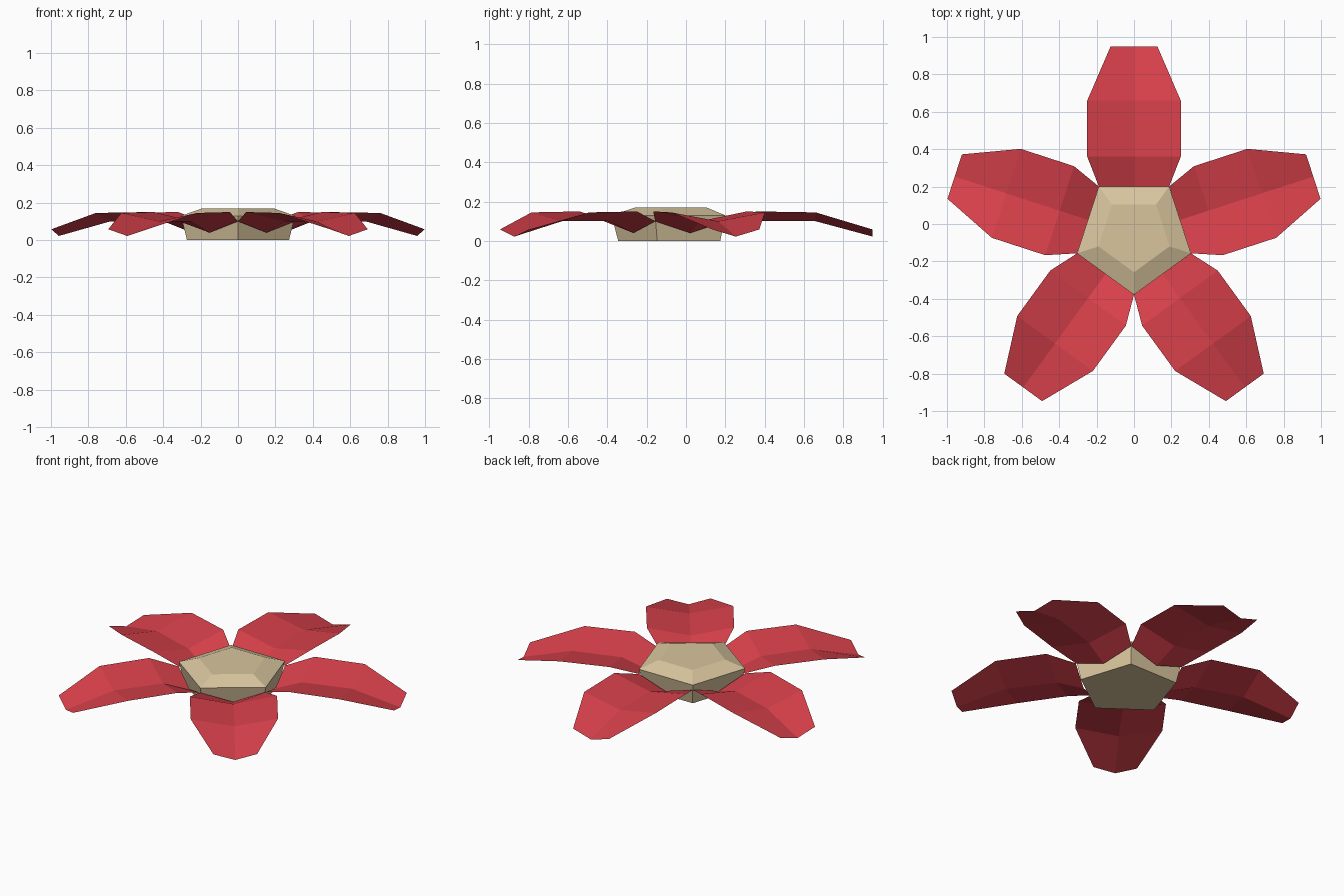
import bpy, math
from mathutils import Matrix, Vector

if "Cube" in bpy.data.objects:
    bpy.data.objects.remove(bpy.data.objects["Cube"])

CENTRE = Vector((0, -0.058, 0))


def material(name, rgb):
    m = bpy.data.materials.new(name)
    m.diffuse_color = (*rgb, 1)
    m.use_nodes = True
    m.node_tree.nodes["Principled BSDF"].inputs["Base Color"].default_value = m.diffuse_color
    return m


red = material("petal red", (0.69, 0.052, 0.07))
cream = material("heart cream", (0.69, 0.56, 0.34))


def add_mesh(name, verts, faces, mat):
    me = bpy.data.meshes.new(name)
    me.from_pydata(verts, [], faces)
    me.materials.append(mat)
    ob = bpy.data.objects.new(name, me)
    ob.location = CENTRE
    bpy.context.collection.objects.link(ob)
    return ob


# Flower heart: stacked five-sided rings (radius, height), one corner towards the front
rings = [(0.287, 0.0), (0.32, 0.13), (0.2, 0.17)]
verts = []
for r, z in rings:
    for i in range(5):
        a = math.radians(-90 + 72 * i)
        verts.append((r * math.cos(a), r * math.sin(a), z))
faces = [(4, 3, 2, 1, 0), (10, 11, 12, 13, 14)]
for k in range(2):
    for i in range(5):
        j = (i + 1) % 5
        faces.append((5 * k + i, 5 * k + j, 5 * k + 5 + j, 5 * k + 5 + i))
add_mesh("flower_heart", verts, faces, cream)

# Petals: creased strips; each row is (distance out, half width, edge height, crease height)
rows = [(0.259, 0.188, 0.10, 0.04), (0.418, 0.25, 0.15, 0.10),
        (0.718, 0.25, 0.145, 0.10), (1.008, 0.125, 0.058, 0.022)]
pverts = []
for d, w, ze, zc in rows:
    pverts += [(-w, d, ze), (0, d, zc), (w, d, ze)]
pfaces = []
for k in range(3):
    for s in range(2):
        a = 3 * k + s
        pfaces.append((a, a + 1, a + 4, a + 3))
for i in range(5):
    rot = Matrix.Rotation(math.radians(72 * i), 4, 'Z')
    add_mesh(f"petal_{i + 1}", [rot @ Vector(v) for v in pverts], pfaces, red)
